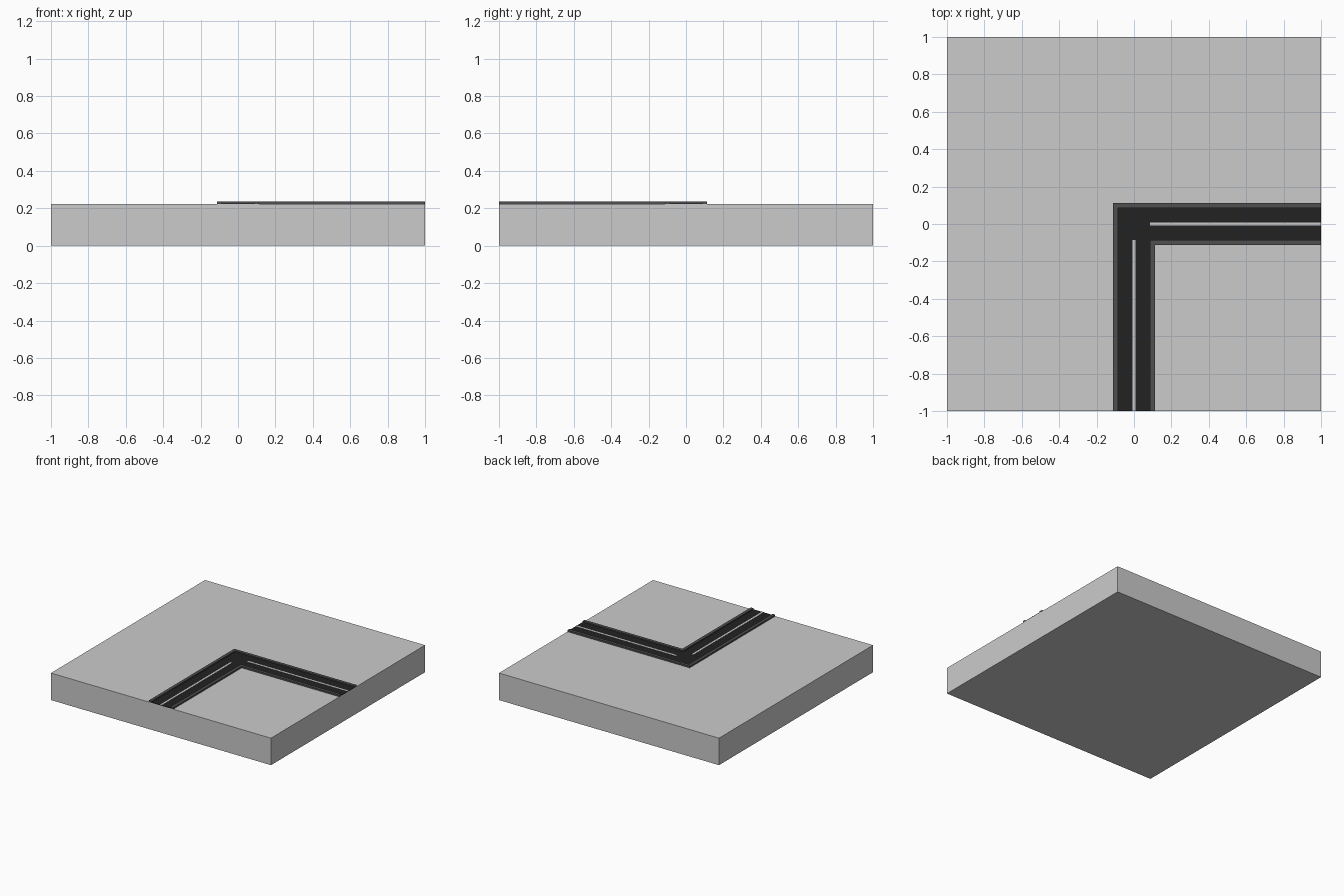
import bpy, bmesh

if "Cube" in bpy.data.objects:
    bpy.data.objects.remove(bpy.data.objects["Cube"])

SLAB_TOP = 0.222


def material(name, v):
    m = bpy.data.materials.new(name)
    m.diffuse_color = (v, v, v, 1)
    m.use_nodes = True
    m.node_tree.nodes["Principled BSDF"].inputs["Base Color"].default_value = m.diffuse_color
    return m


asphalt = material("asphalt", 0.016)
kerb_grey = material("kerb_grey", 0.08)
paint = material("paint", 0.6)


def prism(name, outline, z0, z1, mat=None):
    """Extrude a flat outline from z0 up to z1."""
    bm = bmesh.new()
    face = bm.faces.new([bm.verts.new((x, y, z0)) for x, y in outline])
    top = bmesh.ops.extrude_face_region(bm, geom=[face])["geom"]
    bmesh.ops.translate(bm, vec=(0, 0, z1 - z0),
                        verts=[v for v in top if isinstance(v, bmesh.types.BMVert)])
    bmesh.ops.recalc_face_normals(bm, faces=bm.faces)
    mesh = bpy.data.meshes.new(name)
    bm.to_mesh(mesh)
    bm.free()
    if mat:
        mesh.materials.append(mat)
    ob = bpy.data.objects.new(name, mesh)
    bpy.context.collection.objects.link(ob)
    return ob


def corner(a, b):
    """L-shaped strip between offsets a and b from the road centre line."""
    return [(-a, -1), (-b, -1), (-b, b), (1, b), (1, a), (-a, a)]


def rect(x0, y0, x1, y1):
    return [(x0, y0), (x1, y0), (x1, y1), (x0, y1)]


# Ground slab
prism("ground_slab", rect(-1, -1, 1, 1), 0, SLAB_TOP)

# Road bed and its raised kerbs
prism("road_surface", corner(-0.086, 0.086), SLAB_TOP, 0.226, asphalt)
prism("outer_kerb", corner(0.086, 0.111), SLAB_TOP, 0.235, kerb_grey)
prism("inner_kerb", corner(-0.111, -0.086), SLAB_TOP, 0.235, kerb_grey)

# Painted centre lines
prism("line_right", rect(0.086, -0.008, 1, 0.008), 0.226, 0.228, paint)
prism("line_front", rect(-0.008, -1, 0.008, -0.086), 0.226, 0.228, paint)
